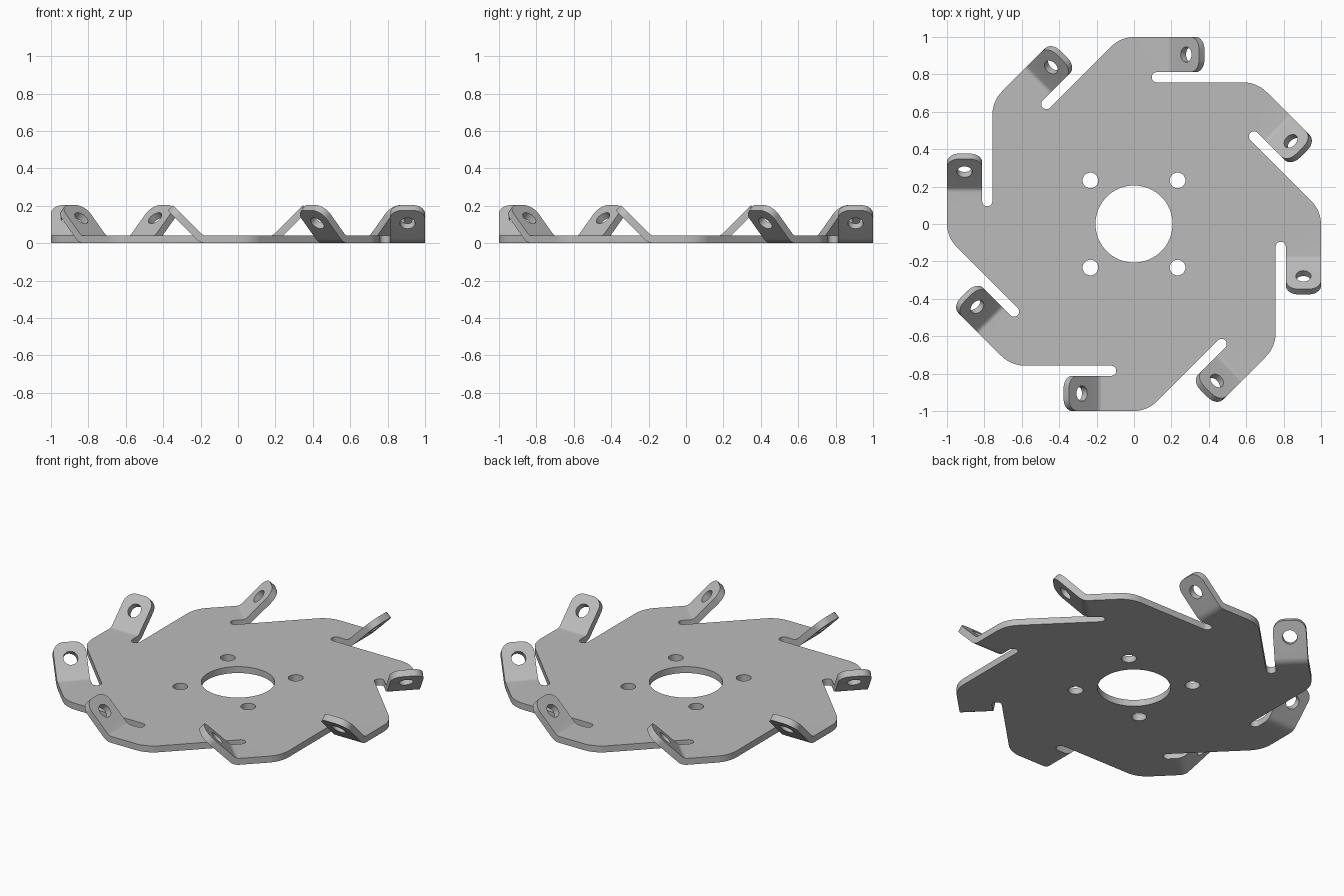
import bpy, bmesh
from math import sin, cos, pi, tan, radians
from mathutils import Matrix

cube = bpy.data.objects.get("Cube")
if cube:
    bpy.data.objects.remove(cube, do_unlink=True)

COUNT = 8                        # arms around the disc
THICK = 0.04
OUTER, SHOULDER = 1.0, 0.757     # distance of arm edge and slot edge from centre
TAB_IN = 0.812                   # inner side of each tab
BEND_X, BEND_R, BEND = 0.17, 0.055, radians(45)
TAB_END, TAB_CORNER = 0.43, 0.065


def arc(cx, cy, r, a0, a1, n):
    """Points along an arc, angles in degrees."""
    return [(cx + r * cos(radians(a0 + (a1 - a0) * i / n)),
             cy + r * sin(radians(a0 + (a1 - a0) * i / n))) for i in range(n + 1)]


def circle(cx, cy, r, n):
    return arc(cx, cy, r, 0, 360, n)[:-1]


def turn(p, a):
    return (p[0] * cos(a) - p[1] * sin(a), p[0] * sin(a) + p[1] * cos(a))


def filled(loops):
    """Flat sheet bounded by the first loop, with the others as holes."""
    bm = bmesh.new()
    for loop in loops:
        vs = [bm.verts.new((x, y, 0)) for x, y in loop]
        for a, b in zip(vs, vs[1:] + vs[:1]):
            bm.edges.new((a, b))
    bmesh.ops.triangle_fill(bm, use_beauty=True, edges=bm.edges[:], normal=(0, 0, 1))
    for f in bm.faces:
        f.normal_update()
        if f.normal.z < 0:
            f.normal_flip()
    return bm


# Disc: one sector of the outline, repeated around the centre
FILLET = 0.175
corner_x = 1 - SHOULDER / cos(pi / 4)
slot_r = (TAB_IN - SHOULDER) / 2
sector = arc(corner_x + FILLET * tan(pi / 8), OUTER - FILLET, FILLET, 135, 90, 8)
sector += [(BEND_X, OUTER), (BEND_X, TAB_IN)]
sector += arc(0.095 + slot_r, SHOULDER + slot_r, slot_r, 90, 270, 10)
outline = [turn(p, -i * 2 * pi / COUNT) for i in range(COUNT) for p in sector]
holes = [circle(0, 0, 0.206, 64)]
holes += [circle(x, y, 0.042, 24) for x in (-0.233, 0.233) for y in (-0.233, 0.233)]
sheet = filled([outline] + holes)

# Tab: rounded strip with a hole, sliced across the bend and folded upward
c = TAB_CORNER
tab_outline = [(BEND_X, TAB_IN)]
tab_outline += arc(TAB_END - c, TAB_IN + c, c, -90, 0, 8)
tab_outline += arc(TAB_END - c, OUTER - c, c, 0, 90, 8)
tab_outline += [(BEND_X, OUTER)]
tab = filled([tab_outline, circle(0.332, (TAB_IN + OUTER) / 2, 0.041, 28)])
STEPS = 6
for k in range(1, STEPS + 1):
    bmesh.ops.bisect_plane(tab, geom=tab.verts[:] + tab.edges[:] + tab.faces[:], dist=1e-6,
                           plane_co=(BEND_X + BEND_R * BEND * k / STEPS, 0, 0),
                           plane_no=(1, 0, 0))
for v in tab.verts:
    s = v.co.x - BEND_X
    a = min(s / BEND_R, BEND)
    rest = max(0, s - BEND_R * BEND)
    v.co.x = BEND_X + BEND_R * sin(a) + rest * cos(a)
    v.co.z = BEND_R * (1 - cos(a)) + rest * sin(a)

# Copy the tab around the disc and weld it on
tab_mesh = bpy.data.meshes.new("tab")
for i in range(COUNT):
    tab.to_mesh(tab_mesh)
    tab_mesh.transform(Matrix.Rotation(-i * 2 * pi / COUNT, 4, "Z"))
    sheet.from_mesh(tab_mesh)
bpy.data.meshes.remove(tab_mesh)
bmesh.ops.remove_doubles(sheet, verts=sheet.verts[:], dist=1e-4)
bmesh.ops.translate(sheet, verts=sheet.verts[:], vec=(0, 0, THICK / 2))

mesh = bpy.data.meshes.new("slotted_disc_with_tabs")
sheet.to_mesh(mesh)
sheet.free()
tab.free()
disc = bpy.data.objects.new("slotted_disc_with_tabs", mesh)
bpy.context.collection.objects.link(disc)

# Plain grey metal
grey = bpy.data.materials.new("grey_metal")
grey.use_nodes = True
colour = (0.5, 0.5, 0.5, 1)
grey.diffuse_color = colour
grey.node_tree.nodes["Principled BSDF"].inputs["Base Color"].default_value = colour
mesh.materials.append(grey)

# Give the sheet its thickness, then smooth the curved walls and bends
solid = disc.modifiers.new("thickness", "SOLIDIFY")
solid.thickness = THICK
solid.offset = 0
solid.use_even_offset = True
solid.use_quality_normals = True
bpy.ops.object.select_all(action="DESELECT")
disc.select_set(True)
bpy.context.view_layer.objects.active = disc
bpy.ops.object.modifier_apply(modifier=solid.name)
bpy.ops.object.shade_smooth_by_angle(angle=radians(30))
